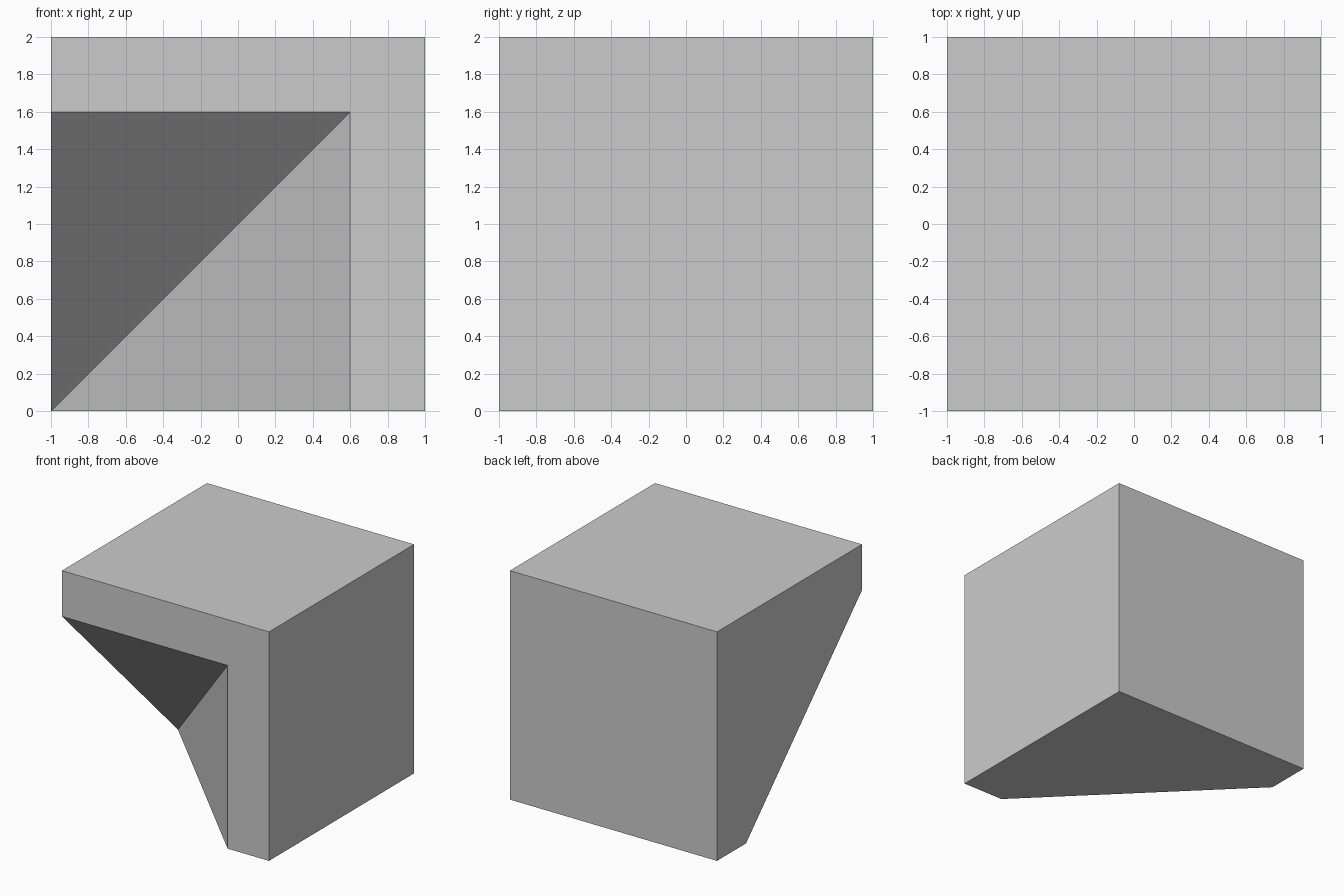
import bpy, bmesh

if "Cube" in bpy.data.objects:
    bpy.data.objects.remove(bpy.data.objects["Cube"])

# Main block
bpy.ops.mesh.primitive_cube_add(size=2, location=(0, 0, 1))
block = bpy.context.object
block.name = "notched_block"

# Pyramid cutter: oversized past the block so no faces are coplanar
points = [(-2, 1.6, -1)] + [(x, -2, z) for x in (-2, 1.6) for z in (-1, 2.6)]
bm = bmesh.new()
for p in points:
    bm.verts.new(p)
bmesh.ops.convex_hull(bm, input=bm.verts)
bmesh.ops.recalc_face_normals(bm, faces=bm.faces)
mesh = bpy.data.meshes.new("corner_cutter")
bm.to_mesh(mesh)
bm.free()
cutter = bpy.data.objects.new("corner_cutter", mesh)
bpy.context.collection.objects.link(cutter)
cutter.hide_render = True

# Carve the front-left lower corner, then discard the cutter
cut = block.modifiers.new("corner_notch", 'BOOLEAN')
cut.operation = 'DIFFERENCE'
cut.solver = 'EXACT'
cut.object = cutter
bpy.context.view_layer.objects.active = block
bpy.ops.object.modifier_apply(modifier=cut.name)
bpy.data.objects.remove(cutter)
